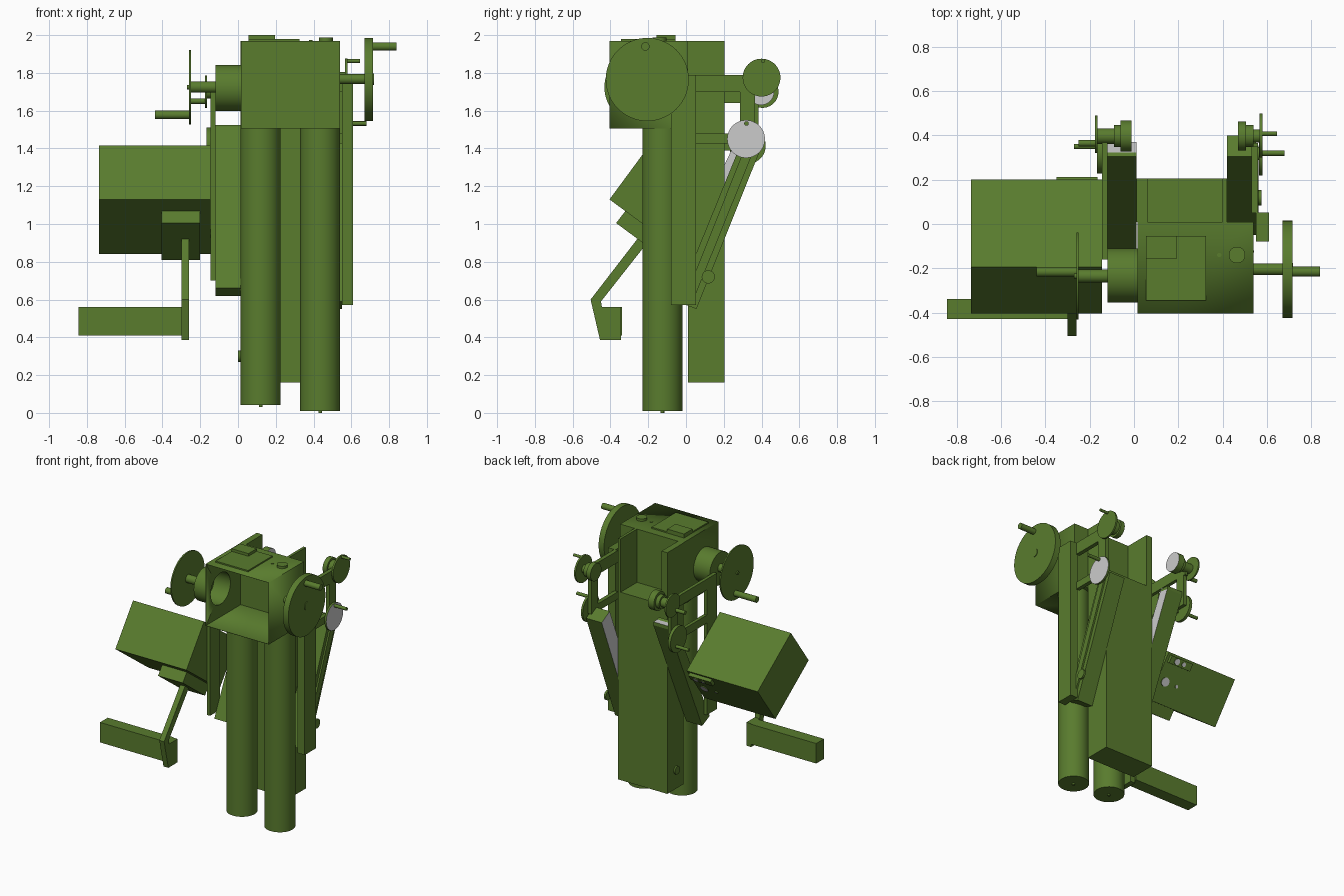
import bpy, bmesh
from math import pi
from mathutils import Matrix, Vector

if "Cube" in bpy.data.objects:
    bpy.data.objects.remove(bpy.data.objects["Cube"])

green = bpy.data.materials.new("olive_paint")
green.diffuse_color = (0.1, 0.2, 0.027, 1)
green.use_nodes = True
green.node_tree.nodes["Principled BSDF"].inputs["Base Color"].default_value = green.diffuse_color
grey = bpy.data.materials.new("bare_grey")
grey.diffuse_color = (0.8, 0.8, 0.8, 1)
grey.use_nodes = True
grey.node_tree.nodes["Principled BSDF"].inputs["Base Color"].default_value = grey.diffuse_color


def finish(name, bm, grey_dir=None, open_dir=None):
    """Turn a bmesh into an object; optionally grey or remove the faces looking one way."""
    bmesh.ops.recalc_face_normals(bm, faces=bm.faces[:])
    bm.normal_update()
    if open_dir:
        d = Vector(open_dir)
        bmesh.ops.delete(bm, geom=[f for f in bm.faces if f.normal.dot(d) > 0.99], context='FACES')
    if grey_dir:
        d = Vector(grey_dir)
        for f in bm.faces:
            if f.normal.dot(d) > 0.99:
                f.material_index = 1
    me = bpy.data.meshes.new(name)
    bm.to_mesh(me)
    bm.free()
    me.materials.append(green)
    me.materials.append(grey)
    ob = bpy.data.objects.new(name, me)
    bpy.context.collection.objects.link(ob)
    return ob


def box(name, x, y, z, **kw):
    bm = bmesh.new()
    bmesh.ops.create_cube(bm, size=1)
    for v in bm.verts:
        v.co = [r[0] if c < 0 else r[1] for c, r in zip(v.co, (x, y, z))]
    return finish(name, bm, **kw)


def prof(name, x0, x1, pts, **kw):
    """Side profile of (y, z) points pulled along x."""
    bm = bmesh.new()
    f = bm.faces.new([bm.verts.new((x0, y, z)) for y, z in pts])
    ext = bmesh.ops.extrude_face_region(bm, geom=[f])
    for v in ext['geom']:
        if isinstance(v, bmesh.types.BMVert):
            v.co.x = x1
    return finish(name, bm, **kw)


def cyl(name, axis, a, b, c, r, n=48, **kw):
    """Cylinder from a to b on an axis; c is the centre in the other two axes."""
    bm = bmesh.new()
    bmesh.ops.create_cone(bm, cap_ends=True, segments=n, radius1=r, radius2=r, depth=b - a)
    m = (a + b) / 2
    if axis == 'x':
        mat = Matrix.Translation((m, c[0], c[1])) @ Matrix.Rotation(pi / 2, 4, 'Y')
    else:
        mat = Matrix.Translation((c[0], c[1], m))
    bm.transform(mat)
    return finish(name, bm, **kw)


# head: open-fronted shell with a round opening into the left drum
head = box("head_shell", (.015, .54), (-.405, .01), (1.505, 1.97), open_dir=(0, -1, 0))
sol = head.modifiers.new("wall", 'SOLIDIFY')
sol.thickness = .004
sol.offset = -1
cut = cyl("drum_cutter", 'x', -.05, .1, (-.232, 1.72), .117)
cut.hide_render = True
cut.hide_set(True)
bo = head.modifiers.new("opening", 'BOOLEAN')
bo.object = cut
bo.operation = 'DIFFERENCE'
cyl("left_drum", 'x', -.12, .015, (-.232, 1.72), .122, open_dir=(1, 0, 0))

# hatches and knob on top
box("top_hatch", (.055, .325), (-.345, -.055), (1.97, 1.98))
box("top_block", (.055, .195), (-.155, -.055), (1.98, 2.0))
cyl("top_knob", 'z', 1.97, 1.988, (.465, -.14), .037)
cyl("top_screw", 'z', 1.97, 1.974, (.385, -.14), .01, 16)

# rear column with two raised flanges
box("rear_column", (.012, .42), (.01, .205), (.16, 1.57))
box("left_flange", (.012, .06), (.01, .205), (1.57, 1.97))
box("right_flange", (.40, .42), (.01, .205), (1.57, 1.97))
cyl("column_plug", 'x', .0, .014, (.1, .3), .03, 24)

# front tubes with end studs
for side, x, z in (("left", .12, .042), ("right", .435, .01)):
    cyl(side + "_tube", 'z', z, 1.505, (x, -.125), .106)
    cyl(side + "_tube_stud", 'z', z - .01, z, (x, -.125), .01, 16)

# large cranks
cyl("right_handwheel", 'x', .67, .715, (-.205, 1.765), .22, 64)
cyl("right_wheel_hub", 'x', .715, .719, (-.205, 1.767), .03)
cyl("right_wheel_shaft", 'x', .54, .67, (-.205, 1.767), .026)
cyl("right_wheel_handle", 'x', .715, .84, (-.215, 1.94), .022)
cyl("left_handwheel", 'x', -.26, -.25, (-.235, 1.725), .197, 64)
cyl("left_wheel_hub", 'x', -.27, -.26, (-.235, 1.725), .012)
cyl("left_wheel_shaft", 'x', -.25, -.12, (-.235, 1.725), .03)
cyl("left_wheel_handle", 'x', -.44, -.26, (-.216, 1.578), .022)

# right arm, upright and linkage
prof("right_arm", .42, .55, [(-.05, .59), (.055, .55), (.40, 1.41), (.305, 1.46)],
     grey_dir=(-1, 0, 0))
prof("right_arm_panel", .55, .562, [(.0, .62), (.04, .60), (.355, 1.38), (.31, 1.4)])
cyl("right_arm_stud", 'x', .56, .575, (.118, .72), .035, 24)
box("right_upright", (.55, .61), (-.08, .052), (.57, 1.79))
box("right_upper_bar", (.53, .56), (.05, .35), (1.70, 1.79))
box("right_lower_bar", (.53, .56), (.05, .30), (1.425, 1.48))
box("right_link", (.53, .56), (.285, .365), (1.43, 1.75))
cyl("right_upper_disc", 'x', .567, .58, (.4, 1.775), .1)
cyl("right_lower_disc", 'x', .565, .58, (.318, 1.45), .1, grey_dir=(1, 0, 0))
cyl("right_lower_disc_spindle", 'x', .545, .565, (.318, 1.45), .03)
cyl("right_upper_handle", 'x', .58, .645, (.408, 1.863), .01, 16)
cyl("right_lower_handle", 'x', .58, .68, (.32, 1.532), .012, 16)

# left arm, upright and linkage
prof("left_arm", -.12, .012, [(-.11, .66), (-.02, .62), (.37, 1.49), (.305, 1.525)],
     grey_dir=(1, 0, 0))
box("left_upright", (-.145, -.12), (-.16, -.04), (.70, 1.72))
box("left_upper_bar", (-.145, -.12), (-.16, .40), (1.64, 1.72))
box("left_lower_bar", (-.145, -.12), (-.16, .30), (1.39, 1.45))
box("left_link", (-.145, -.12), (.31, .385), (1.41, 1.68))
cyl("left_upper_disc", 'x', -.176, -.165, (.405, 1.70), .085)
cyl("left_lower_disc", 'x', -.167, -.145, (.325, 1.415), .097)
cyl("left_upper_handle", 'x', -.25, -.17, (.365, 1.65), .014, 16)
cyl("left_lower_handle", 'x', -.27, -.165, (.35, 1.37), .012, 16)

# stepped pulley hubs on both sides
for side, z, steps in (
        ("right", 1.775, ((.47, .505, .065), (.505, .54, .05), (.54, .567, .03))),
        ("left", 1.70, ((-.06, -.012, .07), (-.09, -.06, .05), (-.165, -.09, .035)))):
    for i, (a, b, r) in enumerate(steps):
        cyl(f"{side}_hub_{i}", 'x', a, b, (.397, z), r,
            grey_dir=(1, 0, 0) if side == "left" and i == 0 else None)
box("left_end_block", (-.12, .012), (.30, .37), (1.49, 1.515), grey_dir=(0, 0, 1))

# tilted side case with a smaller pad below it
prof("side_case", -.735, -.145, [(-.405, 1.13), (-.195, 1.415), (.2, 1.125), (-.011, .84)])
prof("case_pad", -.405, -.20, [(-.37, 1.005), (-.32, 1.07), (-.056, .875), (-.106, .81)])

# sockets on the lower rear face of the case
n = Vector((0, .805, -.593))
u = Vector((0, -.593, -.805))
base = Vector((0, .2, 1.125))
p = [base + u * .015, base + u * .07, base + u * .07 + n * .025, base + u * .015 + n * .025]
prof("socket_plate", -.35, -.165, [(v.y, v.z) for v in p])
for i, (x, s, off, r) in enumerate(((-.22, .042, .025, .022), (-.28, .042, .025, .016),
                                    (-.21, .20, .0, .032), (-.31, .20, .0, .012))):
    bm = bmesh.new()
    bmesh.ops.create_cone(bm, cap_ends=True, segments=24, radius1=r, radius2=r, depth=.012)
    c = base + u * s + n * off + Vector((x, 0, 0))
    bm.transform(Matrix.Translation(c) @ n.to_track_quat('Z', 'Y').to_matrix().to_4x4())
    finish(f"socket_{i}", bm, grey_dir=n)

# footrest on its bent bracket
prof("footrest_bracket", -.30, -.26,
     [(-.235, .95), (-.505, .60), (-.455, .385), (-.345, .385), (-.345, .56),
      (-.445, .56), (-.45, .59), (-.19, .92)])
box("footrest", (-.845, -.30), (-.43, -.338), (.41, .56))

# smooth the round parts, keep edges sharp
for ob in bpy.context.collection.objects:
    if ob != cut:
        ob.select_set(True)
bpy.context.view_layer.objects.active = head
bpy.ops.object.shade_smooth_by_angle()
